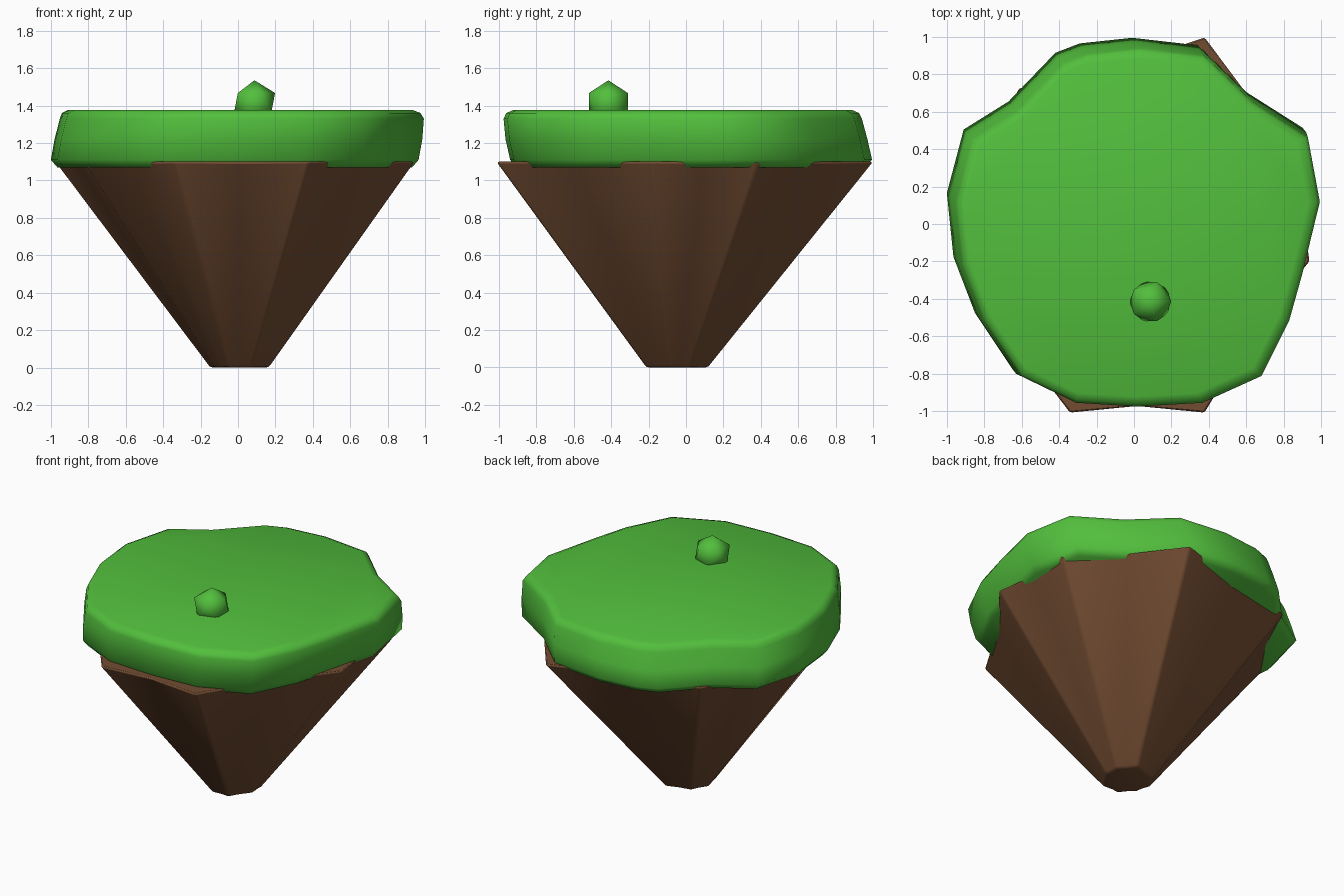
import bpy
import bmesh
from mathutils import Vector

cube = bpy.data.objects.get("Cube")
if cube:
    bpy.data.objects.remove(cube, do_unlink=True)


def make_material(name, rgb):
    mat = bpy.data.materials.new(name)
    mat.use_nodes = True
    color = (*rgb, 1.0)
    mat.diffuse_color = color
    shader = mat.node_tree.nodes["Principled BSDF"]
    shader.inputs["Base Color"].default_value = color
    shader.inputs["Roughness"].default_value = 0.9
    return mat


def finish(name, bm, mat, angle):
    """Turn a bmesh into a smooth shaded object of one colour."""
    bmesh.ops.recalc_face_normals(bm, faces=bm.faces)
    mesh = bpy.data.meshes.new(name)
    bm.to_mesh(mesh)
    bm.free()
    mesh.materials.append(mat)
    obj = bpy.data.objects.new(name, mesh)
    bpy.context.collection.objects.link(obj)
    bpy.ops.object.select_all(action="DESELECT")
    obj.select_set(True)
    bpy.context.view_layer.objects.active = obj
    bpy.ops.object.shade_smooth_by_angle(angle=angle)
    return obj


def loft(outline, rings):
    """Stack scaled copies of an outline; each ring is (scale, dx, dy, z)."""
    bm = bmesh.new()
    loops = [[bm.verts.new((x * s + dx, y * s + dy, z)) for x, y in outline]
             for s, dx, dy, z in rings]
    count = len(outline)
    for low, high in zip(loops, loops[1:]):
        for i in range(count):
            j = (i + 1) % count
            bm.faces.new((low[i], low[j], high[j], high[i]))
    bm.faces.new(loops[0][::-1])
    bm.faces.new(loops[-1])
    return bm


def fluted(corners, depth):
    """Add a slightly sunken point halfway along every side."""
    outline = []
    for i, corner in enumerate(corners):
        a, b = Vector(corner), Vector(corners[(i + 1) % len(corners)])
        outline += [a, (a + b) * 0.5 * depth]
    return outline


grass_green = make_material("grass green", (0.085, 0.52, 0.046))
earth_brown = make_material("earth brown", (0.17, 0.073, 0.032))

# Tapering earth base with eight uneven, slightly hollow sides
earth_corners = [(0.38, 1.005), (-0.62, 0.73), (-0.98, 0.1), (-0.82, -0.5),
                 (-0.345, -1.015), (0.38, -1.015), (0.945, -0.2), (0.92, 0.39)]
bm = loft(fluted(earth_corners, 0.965),
          [(0.165, 0.01, -0.045, 0.0), (1.0, 0.0, 0.0, 1.1)])
earth = finish("earth_base", bm, earth_brown, 1.2)
bevel = earth.modifiers.new("soft edges", "BEVEL")
bevel.width = 0.015
bevel.segments = 2
bevel.limit_method = "ANGLE"
bevel.angle_limit = 0.6

# Thick turf slab with a wavy rim that leans slightly
turf_outline = [(0.01, 0.97), (-0.27, 0.94), (-0.4, 0.89), (-0.65, 0.63),
                (-0.89, 0.48), (-0.98, 0.14), (-0.945, -0.2), (-0.83, -0.5),
                (-0.63, -0.8), (-0.33, -0.945), (0.0, -0.965), (0.35, -0.945),
                (0.67, -0.8), (0.82, -0.5), (0.89, -0.25), (0.985, 0.14),
                (0.92, 0.49), (0.62, 0.68), (0.36, 0.93)]
turf_rings = [(0.965, -0.02, 0.02, 1.07), (1.0, -0.02, 0.025, 1.11),
              (1.0, 0.0, 0.0, 1.22), (0.99, 0.018, -0.02, 1.33),
              (0.975, 0.015, -0.02, 1.36), (0.935, 0.01, -0.02, 1.377)]
finish("turf_top", loft(turf_outline, turf_rings), grass_green, 1.2)

# Small bush set into the turf
bm = bmesh.new()
bmesh.ops.create_icosphere(bm, subdivisions=1, radius=0.123)
bmesh.ops.translate(bm, verts=bm.verts, vec=Vector((0.088, -0.415, 1.412)))
finish("bush", bm, grass_green, 1.2)
